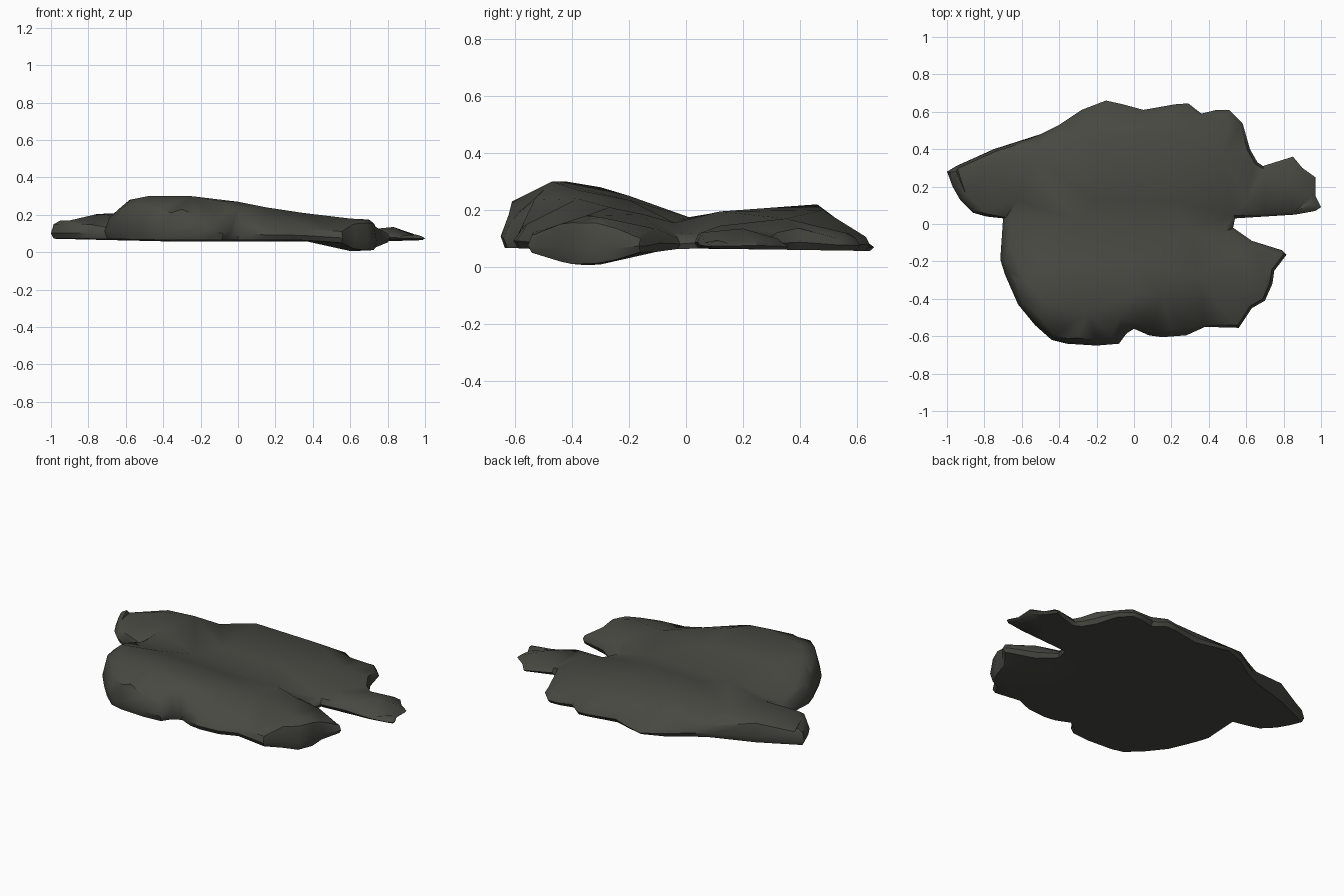
import bpy, bmesh, math
from mathutils import Vector
from mathutils.geometry import delaunay_2d_cdt

if "Cube" in bpy.data.objects:
    bpy.data.objects.remove(bpy.data.objects["Cube"])

# Plan outline, counter-clockwise from the left tip
OUTLINE = [Vector(p) for p in [
    (-1, .28), (-.97, .2), (-.93, .13), (-.86, .06), (-.79, .04), (-.7, .03), (-.715, -.19),
    (-.69, -.27), (-.62, -.43), (-.53, -.54), (-.44, -.62), (-.36, -.64), (-.2, -.65),
    (-.08, -.64), (-.04, -.585), (0, -.56), (.08, -.595), (.15, -.605), (.28, -.595),
    (.38, -.55), (.56, -.555), (.63, -.45), (.7, -.41), (.74, -.32), (.75, -.25),
    (.815, -.165), (.79, -.14), (.63, -.09), (.53, -.02), (.54, .03), (.7, .04), (.86, .05),
    (.97, .07), (1, .09), (.97, .15), (.97, .25), (.9, .3), (.85, .36), (.69, .31),
    (.66, .33), (.62, .4), (.58, .54), (.51, .61), (.44, .61), (.36, .59), (.29, .645),
    (.22, .64), (.05, .61), (-.06, .64), (-.15, .66), (-.28, .61), (-.4, .53), (-.5, .48),
    (-.75, .4), (-.95, .31)]]

# Spot heights of the front lobe, the groove and the back lobe
FRONT = [(-.67, -.1, .19), (-.65, -.28, .22), (-.51, -.49, .26), (-.58, -.3, .28),
         (-.48, -.42, .3), (-.25, -.47, .3), (-.3, -.61, .23), (-.12, -.6, .18),
         (-.08, -.5, .27), (0, -.38, .27), (-.4, -.2, .25), (0, -.2, .235),
         (.15, -.38, .24), (.2, -.56, .15), (.35, -.27, .21), (.5, -.5, .13),
         (.6, -.35, .18), (.7, -.3, .175), (.76, -.17, .12), (.5, -.15, .185)]
GROOVE = [(-.66, .03, .15), (-.3, .01, .175), (0, -.02, .165), (.3, -.04, .155), (.48, -.04, .12)]
BACK = [(-.95, .28, .17), (-.9, .16, .17), (-.75, .3, .205), (-.62, .13, .19),
        (-.55, .36, .21), (-.2, .13, .195), (-.2, .46, .22), (-.15, .61, .1),
        (-.45, .46, .15), (.2, .48, .2), (.2, .6, .12), (.2, .12, .195), (.5, .56, .12),
        (.48, .35, .17), (.6, .12, .145), (.83, .2, .135), (.95, .11, .095), (.84, .32, .1)]
SPOTS = FRONT + GROOVE + BACK


def top_z(p):
    """Height blended from the spot heights."""
    w = [(1 / ((p.x - x) ** 2 + (p.y - y) ** 2 + 1e-5) ** 2, z) for x, y, z in SPOTS]
    return sum(a * z for a, z in w) / sum(a for a, _ in w)


def bottom_z(p):
    """Nearly flat underside with a dip at the front right."""
    dip = math.exp(-((p.x - .65) ** 2 + (p.y + .34) ** 2) / .035)
    return .066 - .064 * dip - .015 * max(0, p.y) + .018 * max(0, -p.x - .4)


def inset(amount):
    out, n = [], len(OUTLINE)
    for i, p in enumerate(OUTLINE):
        t = (OUTLINE[(i + 1) % n] - OUTLINE[i - 1]).normalized()
        out.append(p + Vector((-t.y, t.x)) * amount(p))
    return out


bm = bmesh.new()
n = len(OUTLINE)


def ring(points, height):
    return [bm.verts.new((p.x, p.y, height(p))) for p in points]


def cap(rim, inner):
    """Fill a rim with triangles running through the inner points."""
    pts = [Vector(v.co[:2]) for v in rim]
    verts = rim + [bm.verts.new(c) for c in inner]
    pts += [Vector(c[:2]) for c in inner]
    res = delaunay_2d_cdt(pts, [], [list(range(n))], 1, 1e-5)
    for f in res[2]:
        if all(res[3][i] for i in f):
            bm.faces.new([verts[res[3][i][0]] for i in f])


# Rims: chamfered top, widest belt, tucked underside
top = ring(inset(lambda p: .028 if p.y < 0 and p.x < .3 else .015),
           lambda p: max(bottom_z(p) + .02, top_z(p) - .02))
belt = ring(OUTLINE, lambda p: bottom_z(p) + .3 * max(.02, top_z(p) - bottom_z(p)))
under = ring(inset(lambda p: .015), bottom_z)
for lo, hi in ((under, belt), (belt, top)):
    for i in range(n):
        j = (i + 1) % n
        bm.faces.new((lo[i], lo[j], hi[j], hi[i]))
cap(top, SPOTS)
cap(under, [(x, y, bottom_z(Vector((x, y)))) for x, y, z in SPOTS])

bmesh.ops.delete(bm, geom=[v for v in bm.verts if not v.link_faces], context='VERTS')
bmesh.ops.recalc_face_normals(bm, faces=bm.faces)
mesh = bpy.data.meshes.new("rock_slab")
bm.to_mesh(mesh)
bm.free()

# Dark stone
stone = bpy.data.materials.new("dark olive grey stone")
stone.diffuse_color = (.065, .065, .055, 1)
stone.use_nodes = True
stone.node_tree.nodes["Principled BSDF"].inputs["Base Color"].default_value = stone.diffuse_color
mesh.materials.append(stone)
slab = bpy.data.objects.new("rock_slab", mesh)
bpy.context.collection.objects.link(slab)
bpy.context.view_layer.objects.active = slab
slab.select_set(True)
bpy.ops.object.shade_smooth_by_angle(angle=math.radians(40))
